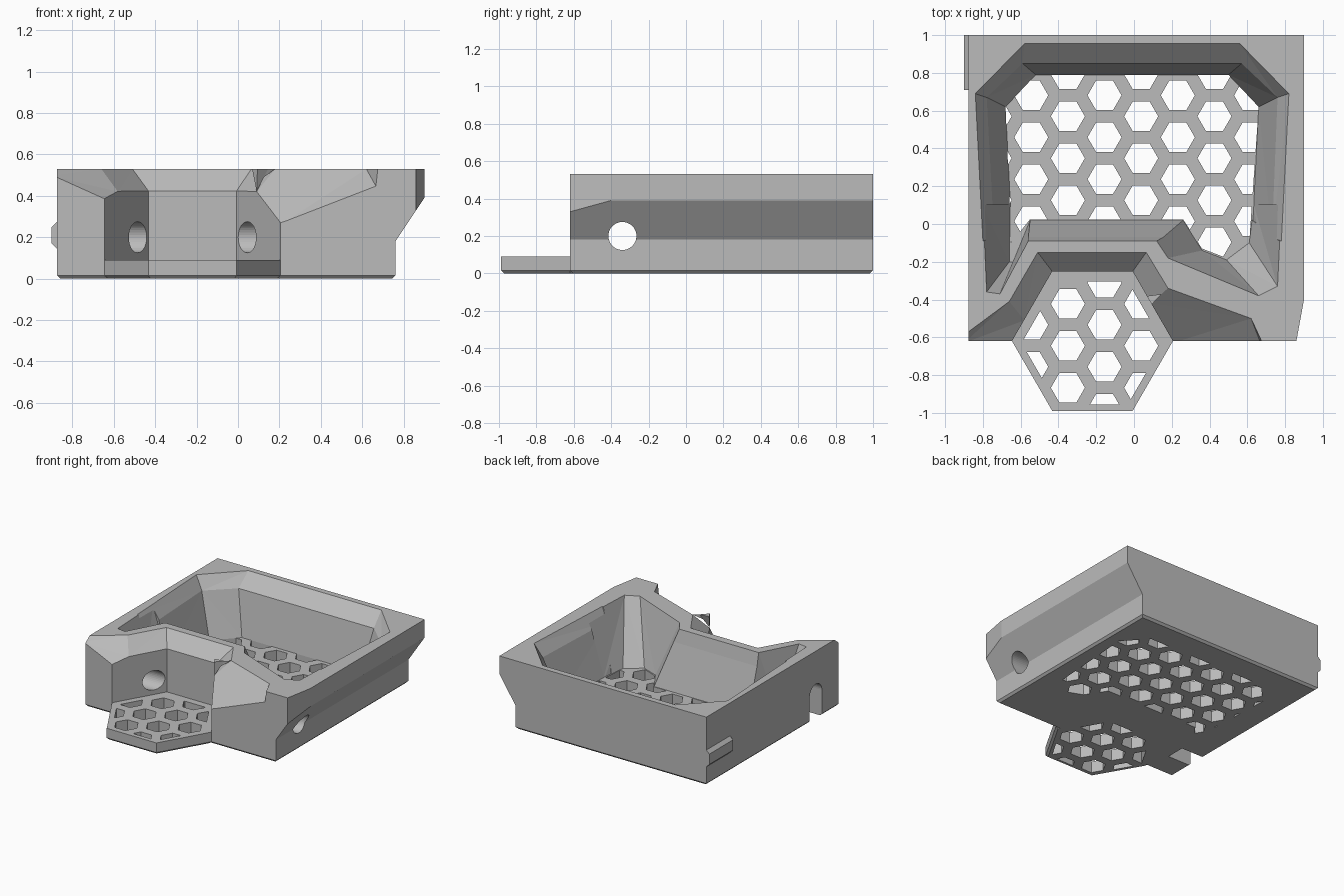
import bpy, bmesh, math

cube = bpy.data.objects.get("Cube")
if cube:
    bpy.data.objects.remove(cube, do_unlink=True)

TOP, OVER, FLOOR = 0.53, 0.6, 0.09

grey = bpy.data.materials.new("plain grey")
grey.use_nodes = True
grey.diffuse_color = (0.5, 0.5, 0.5, 1)
grey.node_tree.nodes["Principled BSDF"].inputs["Base Color"].default_value = (0.5, 0.5, 0.5, 1)


def to_object(name, bm):
    bmesh.ops.recalc_face_normals(bm, faces=bm.faces)
    mesh = bpy.data.meshes.new(name)
    bm.to_mesh(mesh)
    bm.free()
    obj = bpy.data.objects.new(name, mesh)
    bpy.context.collection.objects.link(obj)
    return obj


def extrude(bm, points, direction):
    face = bm.faces.new([bm.verts.new(p) for p in points])
    new = bmesh.ops.extrude_face_region(bm, geom=[face])["geom"]
    bmesh.ops.translate(bm, vec=direction, verts=[v for v in new if isinstance(v, bmesh.types.BMVert)])


def prism(name, outline, z0, z1):
    bm = bmesh.new()
    extrude(bm, [(x, y, z0) for x, y in outline], (0, 0, z1 - z0))
    return to_object(name, bm)


def chamfer_base(obj):
    bm = bmesh.new()
    bm.from_mesh(obj.data)
    edges = [e for e in bm.edges if all(abs(v.co.z) < 1e-5 for v in e.verts)]
    bmesh.ops.bevel(bm, geom=edges, offset=0.016, segments=1, affect='EDGES')
    bm.to_mesh(obj.data)
    bm.free()


def at(z, outline):
    return [(x, y, z) for x, y in outline]


def hull(name, points):
    bm = bmesh.new()
    for p in points:
        bm.verts.new(p)
    res = bmesh.ops.convex_hull(bm, input=bm.verts)
    loose = {v for v in res["geom_interior"] + res["geom_unused"] if isinstance(v, bmesh.types.BMVert)}
    bmesh.ops.delete(bm, geom=list(loose), context='VERTS')
    bmesh.ops.dissolve_limit(bm, angle_limit=0.005, verts=bm.verts, edges=bm.edges)
    return to_object(name, bm)


def combine(target, tool, operation='DIFFERENCE'):
    tool.hide_render = True
    mod = target.modifiers.new("cut", 'BOOLEAN')
    mod.operation, mod.solver, mod.object = operation, 'EXACT', tool
    bpy.context.view_layer.update()
    graph = bpy.context.evaluated_depsgraph_get()
    mesh = bpy.data.meshes.new_from_object(target.evaluated_get(graph))
    target.modifiers.clear()
    target.data = mesh
    bpy.data.objects.remove(tool, do_unlink=True)


def hexagon(cx, cy, r):
    return [(cx + r * math.cos(i * math.pi / 3), cy + r * math.sin(i * math.pi / 3)) for i in range(6)]


def honeycomb(name, x0, y0, limit):
    """Hexagonal holes on a staggered grid, trimmed to an outline."""
    bm = bmesh.new()
    for col in range(-3, 8):
        for row in range(-5, 6):
            x, y = x0 + col * 0.194, y0 + row * 0.222 + (col % 2) * 0.111
            extrude(bm, [(a, b, -0.05) for a, b in hexagon(x, y, 0.09)], (0, 0, 0.3))
    holes = to_object(name, bm)
    combine(holes, prism("hole_limit", limit, -0.04, 0.13), 'INTERSECT')
    return holes


# Body: side profile swept front to back, with a chamfered base
profile = [(-0.875, 0), (0.76, 0), (0.76, 0.18), (0.9, 0.39), (0.9, TOP), (-0.875, TOP)]
bm = bmesh.new()
extrude(bm, [(x, -0.62, z) for x, z in profile], (0, 1.62, 0))
body = to_object("tray_body", bm)
chamfer_base(body)
combine(body, prism("corner_trim", [(0.9, -0.4), (0.856, -0.64), (1, -0.64), (1, -0.4)], -0.1, OVER))

# Hexagonal front step and the recess above it
step = hexagon(-0.22, -0.62, 0.426)
front_step = prism("front_step", step, 0, FLOOR)
chamfer_base(front_step)
combine(body, front_step, 'UNION')
combine(body, prism("step_recess", step, FLOOR, OVER))

# Sloped flares around the recess
back = [(-0.51, -0.15), (0.065, -0.15), (0.18, -0.34), (-0.66, -0.41)]
combine(body, hull("flare_back", at(TOP, back) + at(OVER, back) + at(
    0.42, [(-0.43, -0.255), (-0.01, -0.255), (0.09, -0.42), (-0.58, -0.51)])))
side = [(-0.66, -0.41), (-0.9, -0.588), (-0.9, -0.63)]
combine(body, hull("flare_right", at(TOP, side) + at(OVER, side) + [
    (-0.58, -0.51, 0.42), (-0.645, -0.63, 0.38), (-0.9, -0.63, 0.495), (-0.4, -0.63, 0.45)]))
side = [(0.18, -0.34), (0.62, -0.5), (0.68, -0.63)]
combine(body, hull("flare_left", at(TOP, side) + at(OVER, side) + [
    (0.09, -0.42, 0.42), (0.205, -0.63, 0.26), (0.67, -0.63, 0.44), (-0.1, -0.63, 0.5)]))

# Main basin: steep walls with a wider sloping lip
rim = [(-0.84, 0.69), (-0.58, 0.955), (0.56, 0.955), (0.82, 0.69), (0.78, -0.09), (-0.8, -0.09)]
mid = [(-0.78, 0.67), (-0.59, 0.85), (0.57, 0.85), (0.76, 0.67), (0.73, -0.07), (-0.74, -0.07)]
base = [(-0.68, 0.62), (-0.52, 0.79), (0.5, 0.79), (0.66, 0.62), (0.63, 0.02), (-0.65, 0.02)]
combine(body, hull("basin_lower", at(0.43, mid) + at(FLOOR, base)))
combine(body, hull("basin_lip", at(OVER, rim) + at(TOP, rim) + at(0.43, mid)))

# Front pockets of the basin on either side of the recess
pocket = [(-0.8, 0.1), (-0.78, -0.36), (-0.71, -0.37), (-0.56, -0.09), (-0.55, 0.1)]
combine(body, hull("pocket_right", at(OVER, pocket) + at(TOP, pocket) + at(
    FLOOR, [(-0.655, 0.1), (-0.66, -0.2), (-0.64, -0.2), (-0.55, 0.02), (-0.55, 0.1)])))
pocket = [(0.78, 0.1), (0.76, -0.33), (0.66, -0.38), (0.18, -0.18), (0.12, -0.09), (0.12, 0.1)]
combine(body, hull("pocket_left", at(OVER, pocket) + at(TOP, pocket) + at(
    FLOOR, [(0.635, 0.1), (0.61, -0.1), (0.49, -0.19), (0.36, -0.14), (0.26, 0.02), (0.26, 0.1)])))

# Drain holes in the basin floor and in the step
floor_limit = base[:4] + [(0.61, -0.1), (0.49, -0.18), (0.36, -0.13), (0.26, 0.025), (-0.55, 0.025), (-0.65, -0.1)]
combine(body, honeycomb("floor_holes", -0.35, 0.57, floor_limit))
combine(body, honeycomb("step_holes", -0.35, -0.645, hexagon(-0.22, -0.63, 0.375)))

# Round cross bore, and the slot open to the base on the right side
bm = bmesh.new()
ring = [2 * math.pi * i / 40 for i in range(40)]
extrude(bm, [(-1.1, -0.34 + 0.075 * math.cos(a), 0.2 + 0.075 * math.sin(a)) for a in ring], (2.2, 0, 0))
combine(body, to_object("cross_bore", bm))
slot = [(-1, -0.415), (-0.67, -0.415), (-0.67, -0.265), (-1, -0.265)]
combine(body, prism("cable_slot", slot, -0.1, 0.2))

# Small locating tab at the rear of the right side
bm = bmesh.new()
extrude(bm, [(x, 0.71, z) for x, z in [(-0.87, 0.28), (-0.9, 0.25), (-0.9, 0.17), (-0.87, 0.14)]], (0, 0.29, 0))
tab = to_object("side_tab", bm)

# Clean flat faces and colour
bm = bmesh.new()
bm.from_mesh(body.data)
bmesh.ops.remove_doubles(bm, verts=bm.verts, dist=0.0001)
bmesh.ops.dissolve_limit(bm, angle_limit=0.005, verts=bm.verts, edges=bm.edges)
bm.to_mesh(body.data)
bm.free()
for obj in (body, tab):
    obj.data.materials.clear()
    obj.data.materials.append(grey)
    for poly in obj.data.polygons:
        poly.use_smooth = False
        poly.material_index = 0
